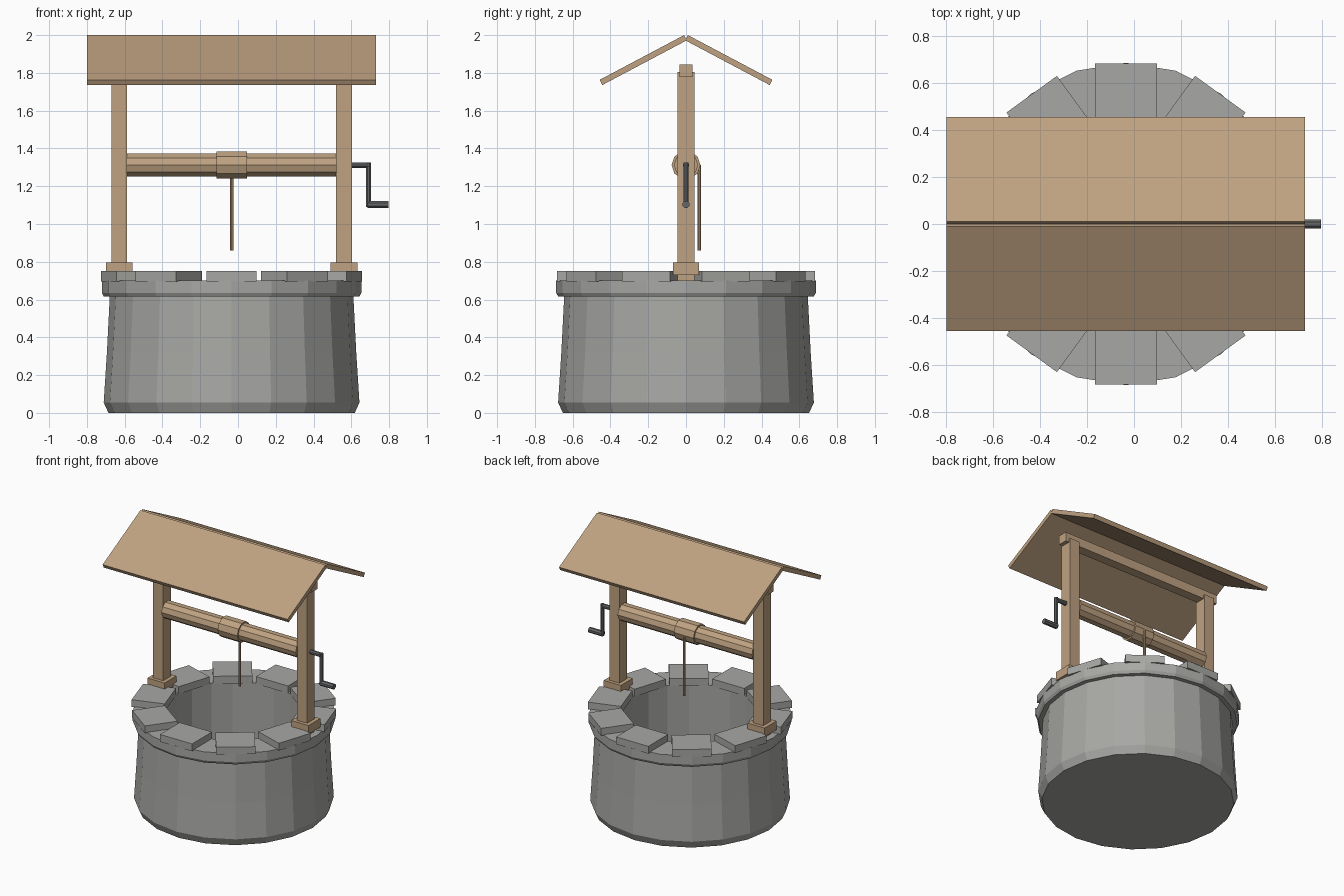
import bpy, bmesh
from math import radians, pi
from mathutils import Matrix, Vector

if "Cube" in bpy.data.objects:
    bpy.data.objects.remove(bpy.data.objects["Cube"])

CX = -0.034  # centre line of the well


def material(name, rgb):
    mat = bpy.data.materials.new(name)
    mat.use_nodes = True
    mat.diffuse_color = (*rgb, 1)
    mat.node_tree.nodes["Principled BSDF"].inputs["Base Color"].default_value = (*rgb, 1)
    return mat


WOOD = material("wood", (0.52, 0.36, 0.22))
STONE = material("grey stone", (0.39, 0.39, 0.375))
METAL = material("dark metal", (0.13, 0.135, 0.14))


def finish(name, bm, mat):
    bmesh.ops.recalc_face_normals(bm, faces=bm.faces)
    mesh = bpy.data.meshes.new(name)
    bm.to_mesh(mesh)
    bm.free()
    mesh.materials.append(mat)
    obj = bpy.data.objects.new(name, mesh)
    bpy.context.collection.objects.link(obj)
    return obj


def box(name, low, high, mat, matrix=Matrix()):
    low, high = Vector(low), Vector(high)
    bm = bmesh.new()
    bmesh.ops.create_cube(bm, size=1)
    size = Matrix.Diagonal((*(high - low), 1))
    bm.transform(matrix @ Matrix.Translation((low + high) / 2) @ size)
    return finish(name, bm, mat)


def rod(name, start, end, radius, sides, mat, turn=0):
    start, end = Vector(start), Vector(end)
    axis = end - start
    bm = bmesh.new()
    bmesh.ops.create_cone(bm, cap_ends=True, segments=sides, radius1=radius,
                          radius2=radius, depth=axis.length)
    aim = axis.to_track_quat('Z', 'Y').to_matrix().to_4x4()
    bm.transform(Matrix.Translation((start + end) / 2) @ aim @ Matrix.Rotation(turn, 4, 'Z'))
    return finish(name, bm, mat)


def lathe(name, profile, sides, mat):
    bm = bmesh.new()
    verts = [bm.verts.new((r, 0, z)) for r, z in profile]
    edges = [bm.edges.new(pair) for pair in zip(verts, verts[1:])]
    bmesh.ops.spin(bm, geom=verts + edges, cent=(0, 0, 0), axis=(0, 0, 1),
                   angle=2 * pi, steps=sides)
    bmesh.ops.remove_doubles(bm, verts=bm.verts, dist=0.0005)
    bm.transform(Matrix.Translation((CX, 0, 0)))
    return finish(name, bm, mat)


# Stone wall with rim and hollow shaft
lathe("well_wall", [(0, 0), (0.652, 0), (0.677, 0.055), (0.66, 0.32), (0.645, 0.615),
                    (0.676, 0.615), (0.687, 0.635), (0.687, 0.70), (0.47, 0.70),
                    (0.47, 0.03), (0, 0.03)], 20, STONE)

# Capping stones around the rim
for i in range(10):
    spin = Matrix.Translation((CX, 0, 0)) @ Matrix.Rotation(radians(18 + 36 * i), 4, 'Z')
    box(f"cap_stone_{i + 1}", (0.45, -0.133, 0.695), (0.684, 0.133, 0.75), STONE, spin)

# Posts with feet
for side, name in ((-1, "right"), (1, "left")):
    x = CX + side * 0.595
    box(f"{name}_post", (x - 0.042, -0.045, 0.69), (x + 0.042, 0.045, 1.805), WOOD)
    box(f"{name}_post_foot", (x - 0.071, -0.07, 0.73), (x + 0.071, 0.07, 0.795), WOOD)

# Ridge beam and two roof boards
box("ridge_beam", (CX - 0.667, -0.035, 1.777), (CX + 0.667, 0.035, 1.845), WOOD)
for side, name in ((-1, "front"), (1, "back")):
    tilt = Matrix.Translation((0, side * 0.01, 2)) @ Matrix.Rotation(side * radians(-27.9), 4, 'X')
    far = side * 0.506
    box(f"{name}_roof_board", (-0.8, min(0, far), -0.031), (0.73, max(0, far), 0), WOOD, tilt)

# Winding drum, sleeve and rope
AXLE = 1.312
rod("winding_drum", (-0.59, 0, AXLE), (0.522, 0, AXLE), 0.064, 10, WOOD, pi / 2)
rod("drum_sleeve", (-0.115, 0, AXLE), (0.047, 0, AXLE), 0.076, 10, WOOD, pi / 2)
rod("rope", (CX, 0.07, 0.86), (CX, 0.07, AXLE), 0.009, 8, WOOD)

# Crank
rod("crank_axle", (0.59, 0, AXLE), (0.69, 0, AXLE), 0.016, 8, METAL, pi / 8)
rod("crank_arm", (0.69, 0, 1.09), (0.69, 0, 1.325), 0.014, 8, METAL, pi / 8)
rod("crank_handle", (0.685, 0, 1.103), (0.797, 0, 1.103), 0.02, 8, METAL, pi / 8)
